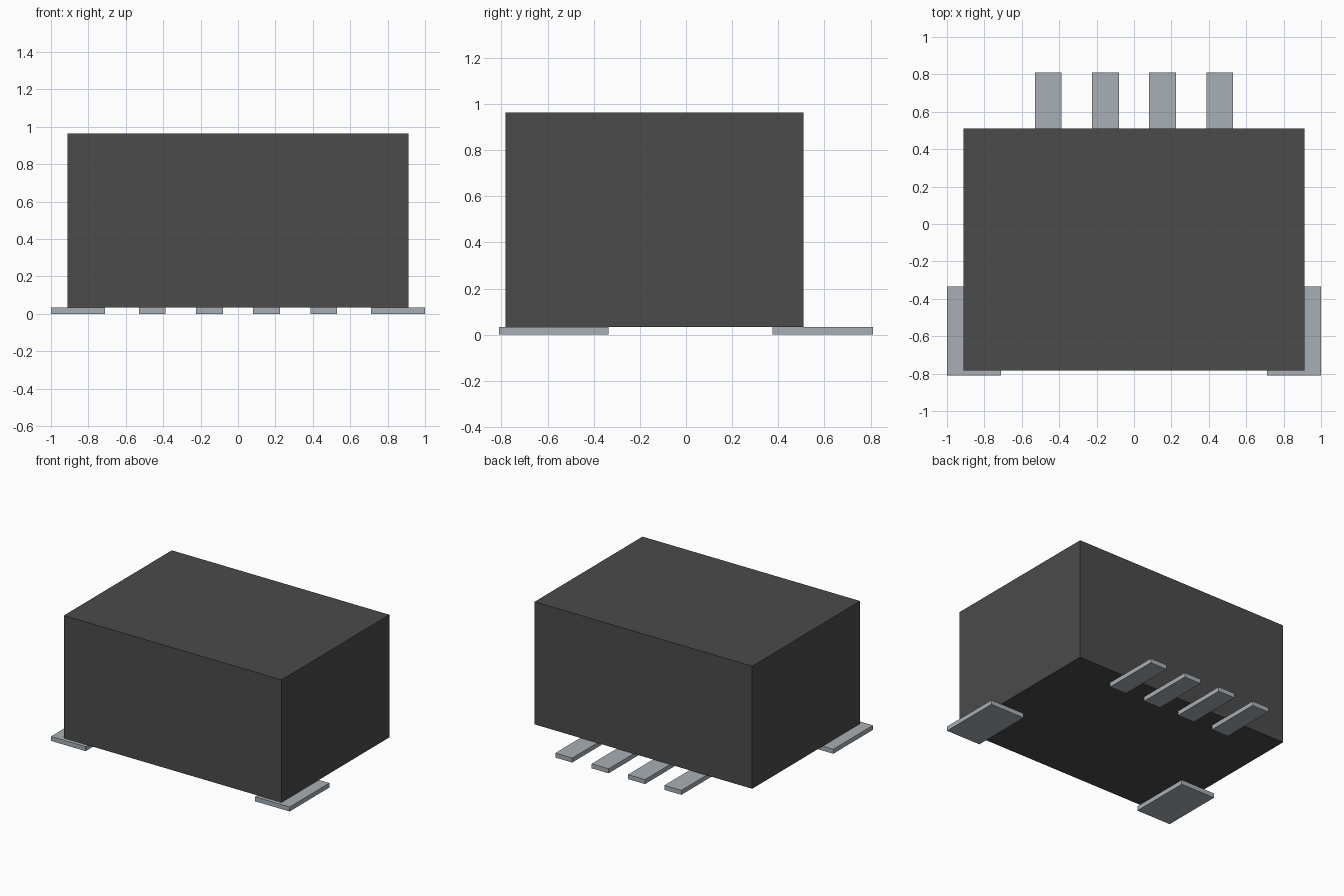
import bpy

cube = bpy.data.objects.get("Cube")
if cube:
    bpy.data.objects.remove(cube, do_unlink=True)


def make_material(name, colour, metallic=0.0):
    mat = bpy.data.materials.new(name)
    mat.use_nodes = True
    mat.diffuse_color = (*colour, 1.0)
    bsdf = mat.node_tree.nodes["Principled BSDF"]
    bsdf.inputs["Base Color"].default_value = (*colour, 1.0)
    bsdf.inputs["Metallic"].default_value = metallic
    return mat


def box(name, x, y, z, mat):
    """Axis-aligned box from (min, max) ranges."""
    bpy.ops.mesh.primitive_cube_add(size=1, location=[sum(r) / 2 for r in (x, y, z)])
    obj = bpy.context.object
    obj.name = name
    obj.scale = [r[1] - r[0] for r in (x, y, z)]
    bpy.ops.object.transform_apply(location=False, rotation=False, scale=True)
    obj.data.materials.append(mat)
    return obj


plastic = make_material("dark grey plastic", (0.07, 0.07, 0.07))
metal = make_material("silver grey metal", (0.39, 0.43, 0.46))

PAD_TOP = 0.034

# Housing block
box("housing", (-0.912, 0.912), (-0.782, 0.51), (PAD_TOP, 0.963), plastic)

# Signal pins along the back edge
PITCH, PIN_WIDTH = 0.305, 0.142
for i in range(4):
    cx = (i - 1.5) * PITCH
    box(f"contact_pin_{i + 1}", (cx - PIN_WIDTH / 2, cx + PIN_WIDTH / 2),
        (0.375, 0.81), (0, PAD_TOP), metal)

# Mounting tabs at the front corners
for side, name in ((-1, "right"), (1, "left")):
    xs = sorted((side * 0.71, side * 1.0))
    box(f"mounting_tab_{name}", xs, (-0.81, -0.335), (0, PAD_TOP), metal)
